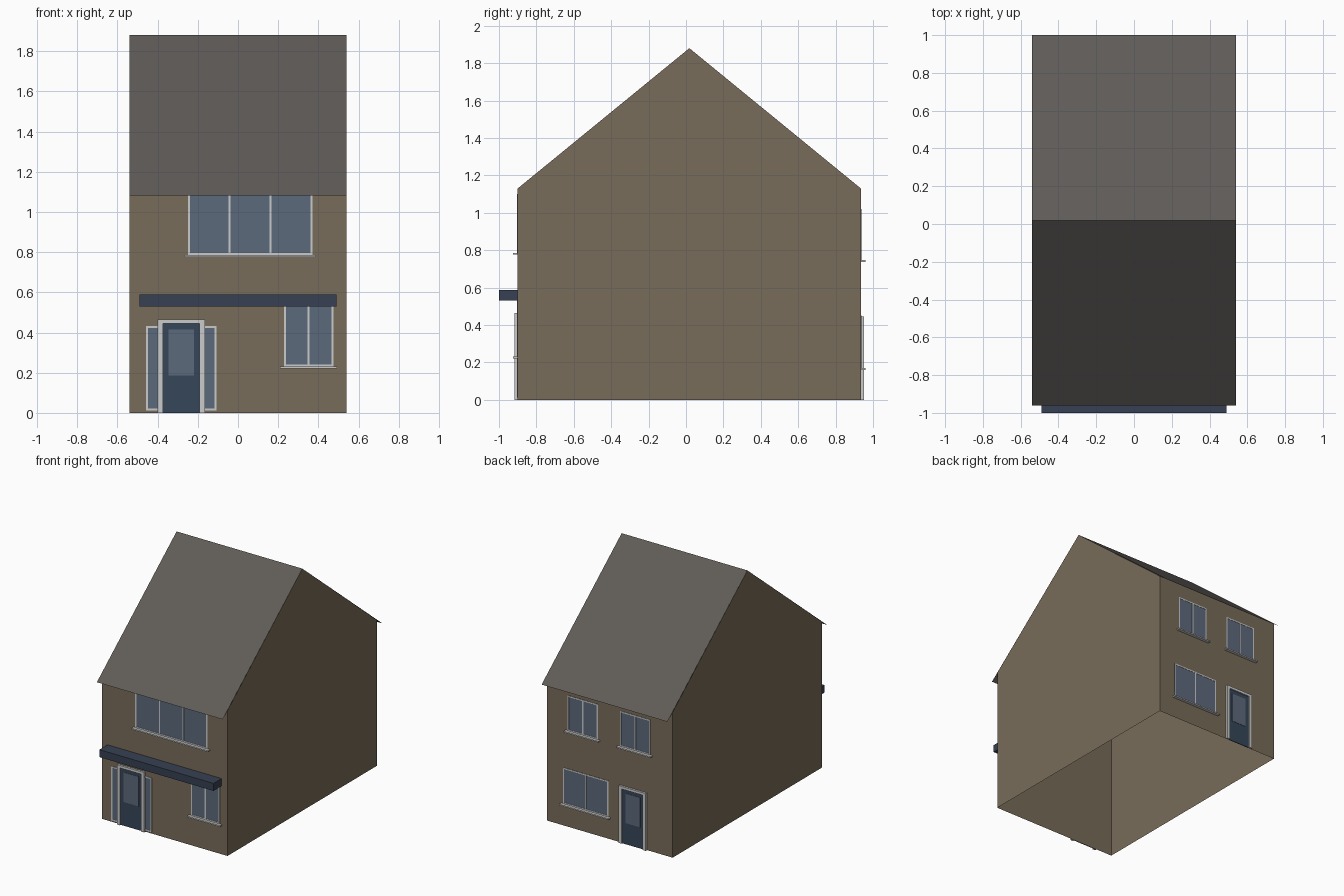
import bpy

if "Cube" in bpy.data.objects:
    bpy.data.objects.remove(bpy.data.objects["Cube"])

W, YF, YB = 0.54, -0.90, 0.935          # half width, front and back wall planes
RIDGE_Y, RIDGE_Z, WALL_Z = 0.018, 1.88, 1.13


def material(name, r, g, b):
    m = bpy.data.materials.new(name)
    m.diffuse_color = (r, g, b, 1)
    m.use_nodes = True
    m.node_tree.nodes["Principled BSDF"].inputs["Base Color"].default_value = m.diffuse_color
    return m


WALL = material("wall_brown", 0.19, 0.15, 0.10)
ROOF = material("roof_grey", 0.115, 0.107, 0.098)
TRIM = material("trim_light", 0.66, 0.66, 0.64)
GLASS = material("glass_blue", 0.107, 0.144, 0.202)
NAVY = material("canopy_navy", 0.038, 0.051, 0.084)
DOOR = material("door_blue", 0.037, 0.061, 0.102)


def mesh(name, verts, faces, mat):
    me = bpy.data.meshes.new(name)
    me.from_pydata(verts, [], faces)
    me.materials.append(mat)
    ob = bpy.data.objects.new(name, me)
    bpy.context.collection.objects.link(ob)
    return ob


def slabs(name, back, rects, depth, mat):
    """Boxes standing out from the front or back wall; rects are (x0, x1, z0, z1)."""
    ya, yb = (YB + 0.0005, YB + depth) if back else (YF - depth, YF - 0.0005)
    verts, faces = [], []
    for x0, x1, z0, z1 in rects:
        n = len(verts)
        verts += [(x, y, z) for z in (z0, z1)
                  for x, y in ((x0, ya), (x1, ya), (x1, yb), (x0, yb))]
        faces += [[n + i for i in f] for f in (
            (3, 2, 1, 0), (4, 5, 6, 7), (0, 1, 5, 4),
            (1, 2, 6, 5), (2, 3, 7, 6), (3, 0, 4, 7))]
    return mesh(name, verts, faces, mat)


def window(name, back, x0, x1, z0, z1, panes, sill=True, t=0.01):
    slabs(name + "_glass", back, [(x0, x1, z0, z1)], 0.002, GLASS)
    bars = [(x0, x1, z0, z0 + t), (x0, x1, z1 - t, z1)]
    for i in range(panes + 1):
        x = x0 + (x1 - x0 - t) * i / panes
        bars.append((x, x + t, z0 + t, z1 - t))
    slabs(name + "_frame", back, bars, 0.004, TRIM)
    if sill:
        slabs(name + "_sill", back, [(x0 - 0.018, x1 + 0.018, z0 - 0.01, z0)], 0.025, TRIM)


def door(name, back, x0, x1, top):
    t = 0.026
    slabs(name + "_panel", back, [(x0 + t, x1 - t, 0, top - 0.02)], 0.006, DOOR)
    slabs(name + "_glass", back, [(x0 + 0.053, x1 - 0.053, top - 0.28, top - 0.05)], 0.008, GLASS)
    slabs(name + "_surround", back, [(x0, x0 + t, 0, top), (x1 - t, x1, 0, top),
                                     (x0 + t, x1 - t, top - 0.02, top)], 0.016, TRIM)


# Walls: gabled outline extruded across the width, open at top and bottom
outline = [(YF, 0), (YB, 0), (YB, WALL_Z), (RIDGE_Y, RIDGE_Z), (YF, WALL_Z)]
mesh("walls", [(x, y, z) for x in (-W, W) for y, z in outline],
     [(4, 3, 2, 1, 0), (5, 6, 7, 8, 9), (0, 5, 9, 4), (1, 2, 7, 6)], WALL)

# Roof: thin sheet overhanging the front and back walls
eaves = [(-0.96, 1.083), (RIDGE_Y, RIDGE_Z), (1.0, 1.08)]
mesh("roof", [(x, y, z) for x in (-W, W) for y, z in eaves],
     [(0, 3, 4, 1), (1, 4, 5, 2)], ROOF)

# Front
window("front_upper_window", False, -0.25, 0.37, 0.786, 1.10, 3)
window("front_lower_window", False, 0.228, 0.475, 0.232, 0.545, 2)
window("front_left_sidelight", False, -0.457, -0.385, 0.012, 0.432, 1, False)
window("front_right_sidelight", False, -0.18, -0.108, 0.012, 0.432, 1, False)
door("front_door", False, -0.40, -0.165, 0.465)
slabs("canopy", False, [(-0.49, 0.49, 0.53, 0.588)], 0.10, NAVY)

# Back
window("back_upper_right_window", True, 0.10, 0.36, 0.747, 1.02, 2)
window("back_upper_left_window", True, -0.35, -0.09, 0.747, 1.02, 2)
window("back_lower_window", True, 0.01, 0.40, 0.17, 0.45, 2)
door("back_door", True, -0.32, -0.087, 0.445)
